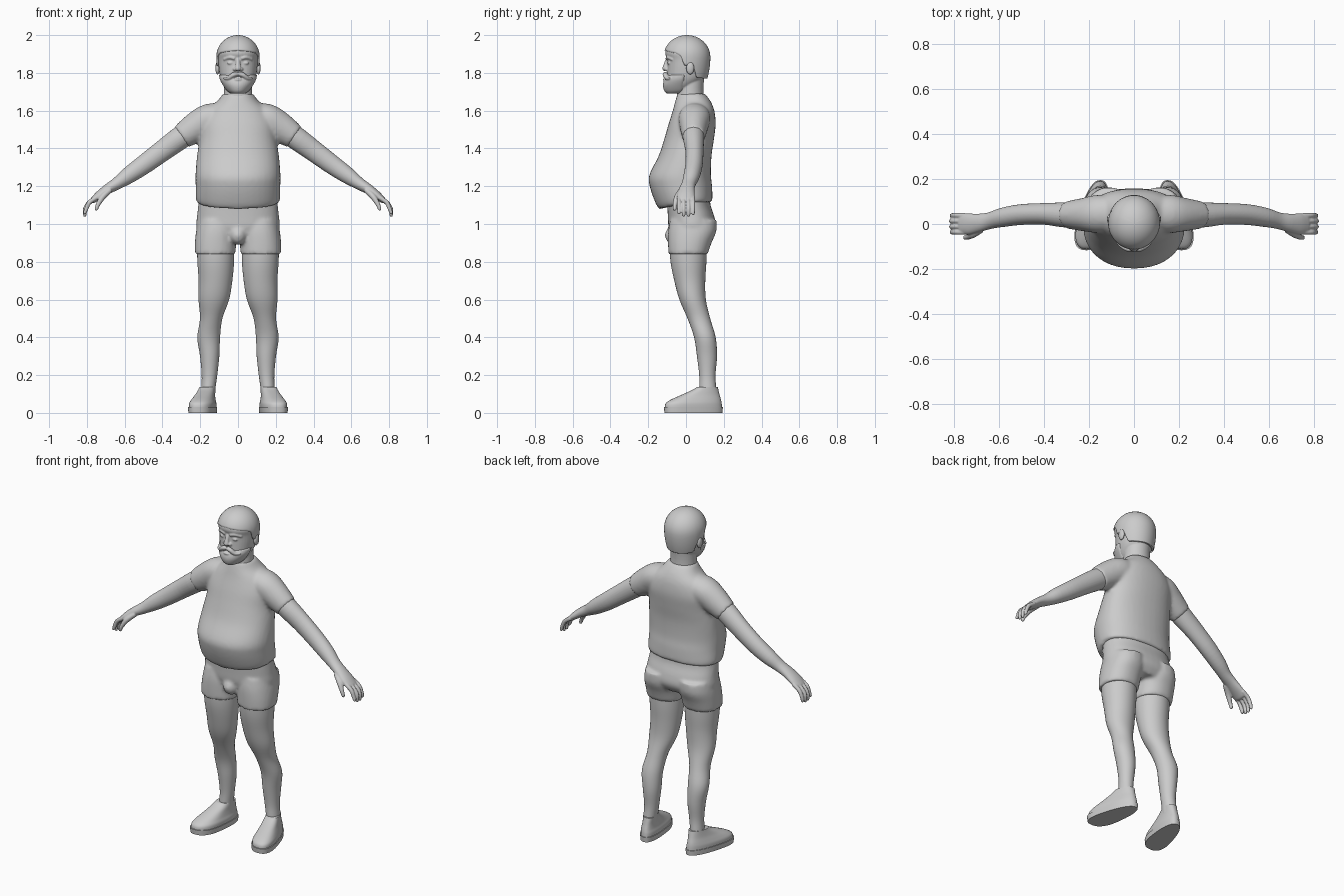
import bpy, bmesh, math
from mathutils import Vector, Matrix

cube = bpy.data.objects.get("Cube")
if cube:
    bpy.data.objects.remove(cube)

grey = bpy.data.materials.new("plain_grey")
grey.use_nodes = True
grey.diffuse_color = (0.6, 0.6, 0.6, 1)
grey.node_tree.nodes["Principled BSDF"].inputs["Base Color"].default_value = (0.6, 0.6, 0.6, 1)
SIDES = (("left", 1), ("right", -1))


def finish(name, bm, voxel=0, smooth=4):
    """Turn a bmesh into a smooth object, optionally fusing its pieces."""
    bmesh.ops.recalc_face_normals(bm, faces=bm.faces)
    mesh = bpy.data.meshes.new(name)
    bm.to_mesh(mesh)
    bm.free()
    mesh.materials.append(grey)
    obj = bpy.data.objects.new(name, mesh)
    bpy.context.scene.collection.objects.link(obj)
    bpy.ops.object.select_all(action='DESELECT')
    obj.select_set(True)
    bpy.context.view_layer.objects.active = obj
    if voxel:
        mesh.shade_smooth()
        fuse = obj.modifiers.new("fuse", 'REMESH')
        fuse.mode = 'VOXEL'
        fuse.voxel_size = voxel
        fuse.use_smooth_shade = True
        soft = obj.modifiers.new("soften", 'SMOOTH')
        soft.factor = 0.5
        soft.iterations = smooth
    else:
        bpy.ops.object.shade_smooth_by_angle(angle=math.radians(45))
    return obj


def refine(rows, steps=4):
    """Catmull-Rom interpolation between section rows."""
    out = []
    for i in range(len(rows) - 1):
        quad = (rows[max(i - 1, 0)], rows[i], rows[i + 1], rows[min(i + 2, len(rows) - 1)])
        for k in range(steps):
            t = k / steps
            out.append([b + 0.5 * t * (c - a + t * (2 * a - 5 * b + 4 * c - d + t * (3 * (b - c) + d - a)))
                        for a, b, c, d in zip(*quad)])
    return out + [list(rows[-1])]


def skin(bm, rings):
    """Bridge rings of points and cap both ends."""
    loops = [[bm.verts.new(p) for p in ring] for ring in rings]
    n = len(loops[0])
    for low, high in zip(loops, loops[1:]):
        for i in range(n):
            bm.faces.new((low[i], low[(i + 1) % n], high[(i + 1) % n], high[i]))
    bm.faces.new(loops[0][::-1])
    bm.faces.new(loops[-1])


def stack(bm, rows, side=1, power=2.0, mid=0.5, n=40, warp=None, steps=4):
    """Level sections: z, centre x, half width, front y, back y, front dip."""
    rings = []
    for z, cx, hw, yf, yb, *dip in refine(rows, steps):
        yc = yf + (yb - yf) * mid
        ring = []
        for i in range(n):
            a = math.tau * i / n
            c, s = math.cos(a), math.sin(a)
            x = hw * math.copysign(abs(c) ** (2 / power), c)
            y = yc + (yb - yc if s > 0 else yc - yf) * math.copysign(abs(s) ** (2 / power), s)
            if warp:
                x = warp(x, y)
            drop = dip[0] * max(0, -y) if dip else 0
            ring.append((side * (cx + x), y, z - drop))
        rings.append(ring)
    skin(bm, rings)


def tube(bm, points, side=1, n=20, rounded=True):
    """Sections along a path: x, y, z, radius in y, radius across."""
    rows = refine(points)
    pts = [Vector(r[:3]) for r in rows]
    rings = []
    for i, row in enumerate(rows):
        t = (pts[min(i + 1, len(pts) - 1)] - pts[max(i - 1, 0)]).normalized()
        across = t.cross(Vector((0, 1, 0))).normalized()
        along = across.cross(t)
        ends = [(0, 1)]
        if rounded and i == len(rows) - 1:
            ends += [(0.5, 0.87), (0.87, 0.5), (0.98, 0.2)]
        for push, scale in ends:
            ring = []
            for k in range(n):
                a = math.tau * k / n
                p = pts[i] + t * push * row[4] + scale * (
                    along * math.cos(a) * row[3] + across * math.sin(a) * row[4])
                ring.append((side * p.x, p.y, p.z))
            rings.append(ring)
    skin(bm, rings)


def ball(bm, centre, radii):
    bmesh.ops.create_uvsphere(bm, u_segments=20, v_segments=12, radius=1,
                              matrix=Matrix.Translation(centre) @ Matrix.Diagonal((*radii, 1)))


# Shirt: round-bellied torso fused with short sleeves
bm = bmesh.new()
stack(bm, [(1.115, 0, .218, -.14, .138, .26), (1.14, 0, .224, -.16, .14, .2),
           (1.2, 0, .224, -.192, .138, 0), (1.26, 0, .225, -.194, .132, 0),
           (1.36, 0, .217, -.145, .135, 0), (1.45, 0, .204, -.115, .148, 0),
           (1.53, 0, .2, -.092, .157, 0), (1.6, 0, .165, -.07, .15, 0),
           (1.65, 0, .11, -.057, .13, 0), (1.69, 0, .08, -.045, .1, 0)], power=2.2, mid=.58)
for _, s in SIDES:
    tube(bm, [(.06, .05, 1.58, .07, .06), (.15, .045, 1.56, .085, .078),
              (.22, .042, 1.515, .075, .08), (.30, .04, 1.46, .06, .066)], s, 28, rounded=False)
finish("shirt", bm, .01, 6)

# Shorts: hips, two short legs and front bulge
bm = bmesh.new()
stack(bm, [(1.17, 0, .2, -.11, .125), (1.1, 0, .21, -.1, .13), (1.04, 0, .217, -.096, .15),
           (.98, 0, .22, -.092, .158), (.93, 0, .19, -.075, .13)], power=2.3)
for _, s in SIDES:
    stack(bm, [(1.02, .11, .1, -.085, .162), (.96, .114, .108, -.094, .16),
               (.9, .119, .109, -.095, .135), (.84, .121, .108, -.093, .115)], s, power=2.2)
ball(bm, (0, -.06, .94), (.045, .052, .05))
finish("shorts", bm, .01, 4)

for label, s in SIDES:
    # Bare leg
    bm = bmesh.new()
    stack(bm, [(.9, .119, .098, -.088, .11), (.8, .118, .097, -.082, .108), (.7, .119, .089, -.062, .102),
               (.6, .128, .081, -.035, .105), (.5, .142, .059, .008, .128),
               (.4, .155, .06, .043, .157), (.3, .15, .051, .058, .164),
               (.2, .151, .041, .07, .156), (.13, .157, .038, .07, .16), (.06, .16, .038, .07, .165)], s)
    finish(label + "_leg", bm)

    # Shoe upper and sole, toes turned outwards
    def splay(x, y):
        return x * (1 - 1.2 * (y - .04)) - .2 * (y - .04)

    bm = bmesh.new()
    stack(bm, [(.025, .18, .062, -.113, .191), (.05, .18, .062, -.108, .189), (.07, .18, .056, -.08, .185),
               (.095, .178, .049, -.025, .178), (.12, .176, .045, .03, .172),
               (.137, .175, .043, .058, .168)], s, power=2.4, mid=.45, warp=splay)
    finish(label + "_shoe", bm)
    bm = bmesh.new()
    stack(bm, [(0, .18, .064, -.114, .193), (.03, .18, .066, -.117, .195)], s,
          power=2.5, mid=.45, warp=splay, steps=1)
    finish(label + "_sole", bm)

    # Bare arm with palm, four curled fingers and a thumb
    bm = bmesh.new()
    tube(bm, [(.2, .04, 1.53, .055, .058), (.3, .04, 1.46, .056, .061), (.4, .045, 1.387, .048, .056),
              (.5, .042, 1.313, .046, .051), (.58, .03, 1.257, .043, .044), (.64, .015, 1.215, .037, .033),
              (.69, .005, 1.185, .041, .027), (.735, 0, 1.153, .047, .022),
              (.765, 0, 1.128, .045, .017)], s, 28)
    for i in range(4):
        y = -.037 + .025 * i
        reach = (-.01, .003, .004, -.006)[i]
        tube(bm, [(.75, y, 1.14, .011, .012), (.788, y, 1.113, .011, .012),
                  (.808 + reach / 2, y, 1.08, .0105, .011), (.811, y, 1.05 - reach, .009, .009)], s, 12)
    tube(bm, [(.68, -.02, 1.178, .02, .016), (.715, -.045, 1.145, .017, .016),
              (.74, -.058, 1.105, .012, .012), (.75, -.06, 1.08, .01, .01)], s, 14)
    finish(label + "_arm", bm, .004, 3)

    # Ear
    bm = bmesh.new()
    ball(bm, (s * .108, .022, 1.825), (.012, .021, .033))
    finish(label + "_ear", bm)

# Head and neck with nose, brows and eyelids
bm = bmesh.new()
stack(bm, [(1.58, 0, .09, -.05, .11), (1.65, 0, .078, -.05, .095), (1.72, 0, .074, -.045, .092),
           (1.8, 0, .074, -.045, .1)])
stack(bm, [(1.70, 0, .045, -.085, .01), (1.73, 0, .074, -.1, .05), (1.77, 0, .092, -.102, .095),
           (1.82, 0, .101, -.1, .112), (1.87, 0, .105, -.1, .117), (1.905, 0, .106, -.11, .117),
           (1.94, 0, .094, -.098, .108), (1.975, 0, .055, -.06, .07)], power=2.15)
tube(bm, [(0, -.098, 1.875, .008, .01), (0, -.106, 1.85, .01, .012),
          (0, -.112, 1.825, .013, .016)], 1, 14)
for _, s in SIDES:
    ball(bm, (s * .017, -.102, 1.82), (.011, .012, .01))
    ball(bm, (s * .04, -.09, 1.852), (.017, .009, .008))
    tube(bm, [(.016, -.1, 1.875, .009, .009), (.042, -.094, 1.882, .01, .009),
              (.072, -.074, 1.872, .007, .007)], s, 12)
finish("head", bm, .004, 4)

# Beard and moustache
bm = bmesh.new()
stack(bm, [(1.69, 0, .036, -.1, -.03), (1.705, 0, .058, -.115, 0), (1.735, 0, .08, -.122, .01),
           (1.765, 0, .096, -.114, .015), (1.79, 0, .101, -.095, .015)], mid=.7)
for _, s in SIDES:
    tube(bm, [(.002, -.108, 1.796, .012, .011), (.025, -.11, 1.79, .014, .013),
              (.05, -.1, 1.772, .011, .01), (.074, -.086, 1.772, .005, .005)], s, 14)
ball(bm, (0, -.112, 1.765), (.02, .01, .007))
finish("beard", bm, .004, 3)

# Hair cap: dome from a varying hairline up to the crown
HAIRLINE = ((0, 1.92), (30, 1.915), (60, 1.905), (75, 1.89), (83, 1.84), (108, 1.83), (118, 1.775), (180, 1.765))


def hair_edge(deg):
    for (a, za), (b, zb) in zip(HAIRLINE, HAIRLINE[1:]):
        if deg <= b:
            return za + (zb - za) * (deg - a) / (b - a)


bm = bmesh.new()
levels, around, crown = 16, 90, bm.verts.new((0, .005, 2))
grid = []
for j in range(around):
    deg = j * 360 / around
    a, start = math.radians(deg), (hair_edge(min(deg, 360 - deg)) - 1.885) / .115
    start = max(-1, start)
    column = []
    for k in range(levels):
        h = math.sin(math.asin(start) + (math.pi / 2 - math.asin(start)) * k / levels)
        r = math.sqrt(1 - h * h) if h > 0 else 1 - .13 * h * h
        column.append(bm.verts.new((.115 * r * math.sin(a), .005 - .124 * r * math.cos(a), 1.885 + .115 * h)))
    grid.append(column)
for j in range(around):
    p, q = grid[j], grid[(j + 1) % around]
    for k in range(levels - 1):
        bm.faces.new((p[k], q[k], q[k + 1], p[k + 1]))
    bm.faces.new((p[-1], q[-1], crown))
hair = finish("hair", bm)
shell = hair.modifiers.new("thickness", 'SOLIDIFY')
shell.thickness = .014
